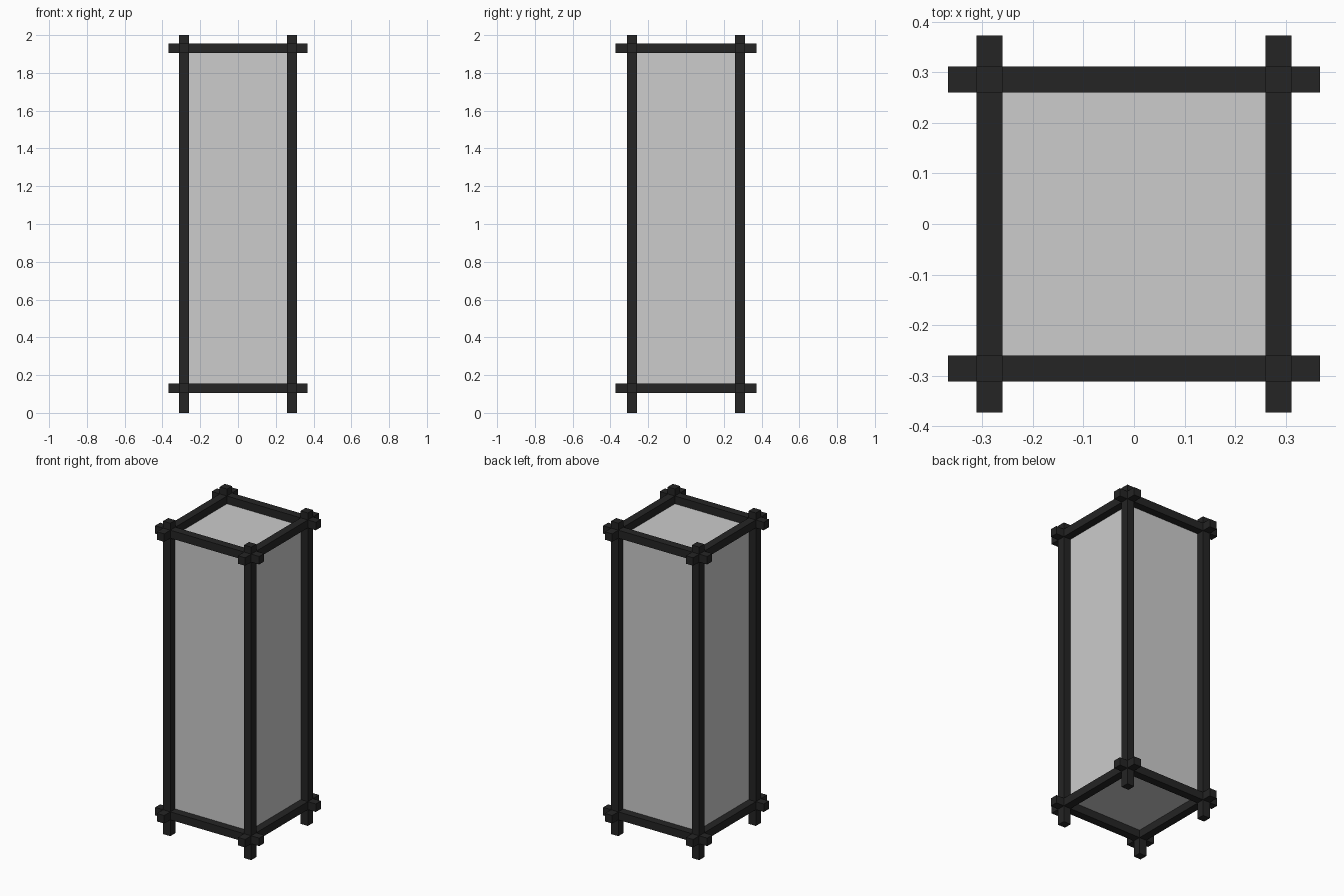
import bpy, bmesh
from mathutils import Matrix, Vector

if "Cube" in bpy.data.objects:
    bpy.data.objects.remove(bpy.data.objects["Cube"])


def material(name, value):
    m = bpy.data.materials.new(name)
    m.diffuse_color = (value, value, value, 1)
    m.use_nodes = True
    m.node_tree.nodes["Principled BSDF"].inputs["Base Color"].default_value = m.diffuse_color
    return m


BLACK = material("black wood", 0.018)
PAPER = material("pale paper", 0.604)


def box(name, centre, size, mat):
    bm = bmesh.new()
    bmesh.ops.create_cube(bm, size=1, matrix=Matrix.Diagonal((*size, 1)))
    mesh = bpy.data.meshes.new(name)
    bm.to_mesh(mesh)
    bm.free()
    mesh.materials.append(mat)
    ob = bpy.data.objects.new(name, mesh)
    ob.location = Vector(centre)
    bpy.context.collection.objects.link(ob)
    return ob


W = 0.051            # beam thickness
C = 0.286            # beam centre distance
LOW, HIGH = 0.13, 1.93

# corner posts
for sx, side in ((-1, "left"), (1, "right")):
    for sy, face in ((-1, "front"), (1, "back")):
        box(f"{face}_{side}_post", (sx * C, sy * C, 1), (W, W, 2), BLACK)

# crossing rails, bottom and top
for z, level in ((LOW, "bottom"), (HIGH, "top")):
    for s, face, side in ((-1, "front", "left"), (1, "back", "right")):
        box(f"{level}_{face}_rail", (0, s * C, z), (0.736, W, W), BLACK)
        box(f"{level}_{side}_rail", (s * C, 0, z), (W, 0.746, W), BLACK)

# paper shade filling the frame, recessed to the inner faces of the beams
inner = 2 * C - W + 0.003
box("paper_shade", (0, 0, (LOW + HIGH) / 2),
    (inner, inner, HIGH - LOW - W + 0.003), PAPER)
